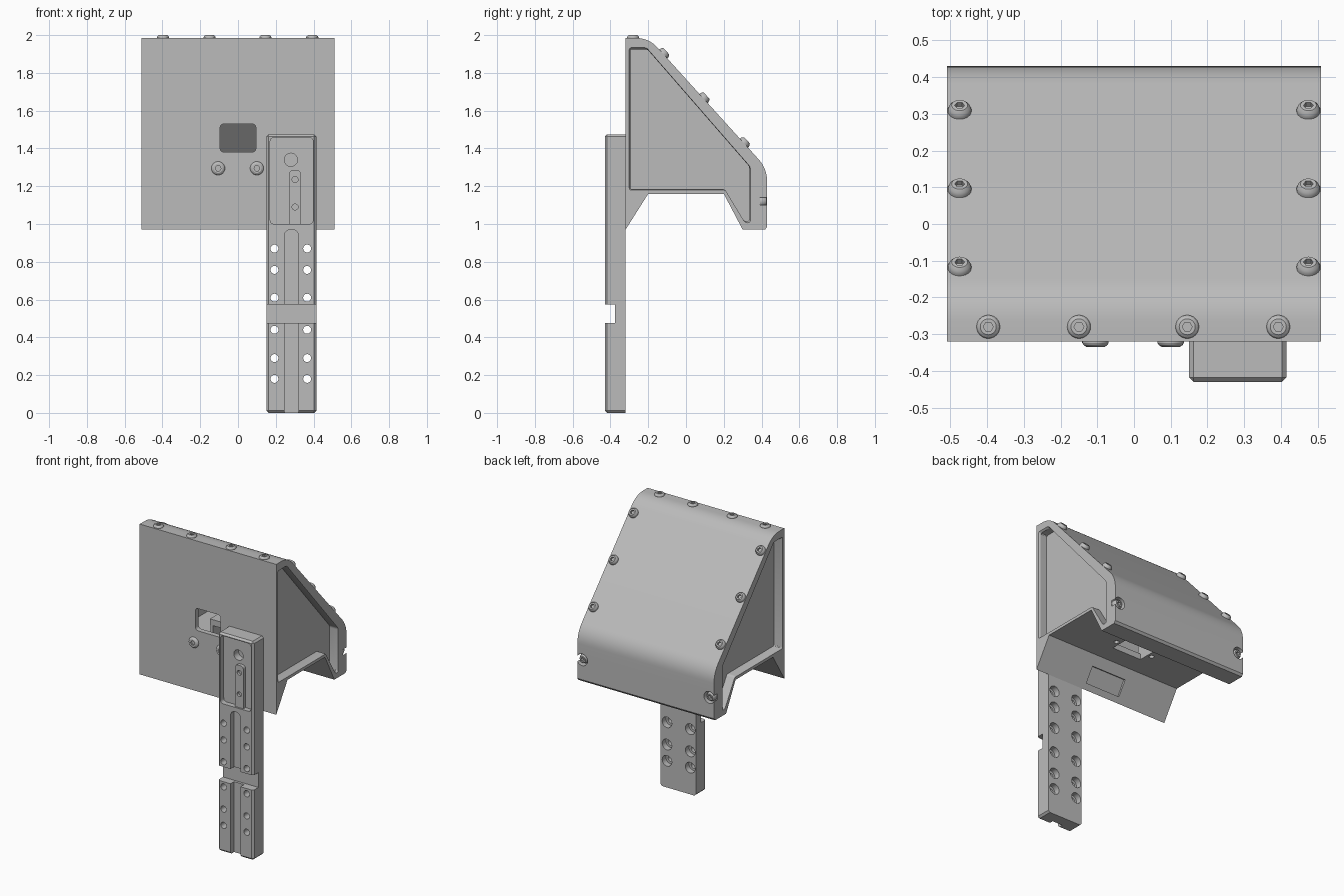
import bpy, bmesh, math
from mathutils import Vector

if "Cube" in bpy.data.objects:
    bpy.data.objects.remove(bpy.data.objects["Cube"], do_unlink=True)

grey = bpy.data.materials.new("plain grey")
grey.use_nodes = True
grey.diffuse_color = (0.5, 0.5, 0.5, 1)
grey.node_tree.nodes["Principled BSDF"].inputs["Base Color"].default_value = (0.5, 0.5, 0.5, 1)


def make(name, bm):
    bmesh.ops.recalc_face_normals(bm, faces=bm.faces)
    mesh = bpy.data.meshes.new(name)
    bm.to_mesh(mesh)
    bm.free()
    mesh.materials.append(grey)
    obj = bpy.data.objects.new(name, mesh)
    bpy.context.collection.objects.link(obj)
    return obj


def fillet(points, cuts, steps=8):
    """Round each polygon corner, starting the curve `cut` away from it."""
    out = []
    pts = [Vector(p) for p in points]
    if not isinstance(cuts, (list, tuple)):
        cuts = [cuts] * len(pts)
    for i, (p, c) in enumerate(zip(pts, cuts)):
        if c == 0:
            out.append(p)
            continue
        a = p + (pts[i - 1] - p).normalized() * c
        b = p + (pts[(i + 1) % len(pts)] - p).normalized() * c
        for k in range(steps + 1):
            t = k / steps
            out.append(a * (1 - t) ** 2 + p * 2 * t * (1 - t) + b * t * t)
    return out


def rect(u0, u1, v0, v1):
    return [(u0, v0), (u1, v0), (u1, v1), (u0, v1)]


def circle(u, v, r, n=24):
    return [(u + r * math.cos(k * math.tau / n), v + r * math.sin(k * math.tau / n)) for k in range(n)]


def prism(name, points, axis, start, end, grow=1.0):
    """Extrude a 2D outline along an axis; the far end may be scaled."""
    bm = bmesh.new()
    pts = [Vector(p) for p in points]
    mid = Vector([(min(p[i] for p in pts) + max(p[i] for p in pts)) / 2 for i in (0, 1)])

    def ring(level, s):
        verts = []
        for p in pts:
            q = list(mid + (p - mid) * s)
            q.insert("xyz".index(axis), level)
            verts.append(bm.verts.new(q))
        return verts
    a, b = ring(start, 1), ring(end, grow)
    bm.faces.new(a)
    bm.faces.new(b)
    for i in range(len(a)):
        bm.faces.new((a[i - 1], a[i], b[i], b[i - 1]))
    return make(name, bm)


def bake(obj):
    deps = bpy.context.evaluated_depsgraph_get()
    mesh = bpy.data.meshes.new_from_object(obj.evaluated_get(deps))
    obj.modifiers.clear()
    obj.data = mesh


def cut(obj, *cutters):
    for c in cutters:
        c.hide_render = True
        mod = obj.modifiers.new("cut", "BOOLEAN")
        mod.operation, mod.solver, mod.object = "DIFFERENCE", "EXACT", c
        bake(obj)
        bpy.data.objects.remove(c, do_unlink=True)


def screw(name, place, normal, height=0.016, radius=0.032):
    """Domed head with a hexagonal socket."""
    bm = bmesh.new()
    n = 24
    profile = [(1, -0.3), (1, 0.25), (0.9, 0.65), (0.68, 1), (0.42, 1), (0.42, 0.3)]
    rings = []
    for i, (r, h) in enumerate(profile):
        ring = []
        for k in range(n):
            t = k * math.tau / n
            hexed = 0.87 / math.cos(t % (math.pi / 3) - math.pi / 6) if i > 3 else 1
            rr = r * radius * hexed
            ring.append(bm.verts.new((rr * math.cos(t), rr * math.sin(t), h * height)))
        rings.append(ring)
    for a, b in zip(rings, rings[1:]):
        for k in range(n):
            bm.faces.new((a[k - 1], a[k], b[k], b[k - 1]))
    bm.faces.new(rings[0])
    bm.faces.new(rings[-1])
    obj = make(name, bm)
    obj.location = place
    obj.rotation_euler = Vector(normal).to_track_quat("Z", "Y").to_euler()


# Wedge-shaped housing
outline = fillet([(-0.32, 0.97), (-0.32, 1.985), (-0.197, 1.985), (0.43, 1.292), (0.43, 0.985),
                  (0.418, 0.97), (0.30, 0.97), (0.20, 1.16), (-0.20, 1.16)],
                 [0, 0, 0.07, 0.07, 0, 0, 0, 0, 0])
housing = prism("housing", outline, "x", -0.51, 0.51)

# Hollow interior, front window and underside opening
cavity = [(-0.285, 1.2), (-0.285, 1.94), (-0.21, 1.94), (0.385, 1.28), (0.385, 1.2)]
cut(housing,
    prism("cavity", cavity, "x", -0.41, 0.41),
    prism("window", fillet(rect(-0.095, 0.095, 1.38, 1.53), 0.025), "y", -0.4, -0.2),
    prism("underside_opening", rect(-0.11, 0.11, -0.07, 0.07), "z", 1.1, 1.25),
    prism("wedge_pocket", [(-0.299, 1.005), (-0.309, 1.01), (-0.252, 1.105), (-0.22, 1.09), (-0.27, 1.0)],
          "x", -0.13, 0.13))
for x in (-0.14, 0.14):
    cut(housing, prism("underside_hole", circle(x, 0, 0.016), "z", 1.1, 1.25))

# Recessed side panels with chamfered rims, and rear counterbores
panel = fillet([(-0.295, 1.185), (-0.295, 1.925), (-0.205, 1.925), (0.335, 1.305), (0.335, 1.015),
                (0.308, 1.015), (0.205, 1.185)], 0.012, 3)
for s in (-1, 1):
    cut(housing,
        prism("side_recess", panel, "x", s * 0.45, s * 0.56),
        prism("side_rim", panel, "x", s * 0.498, s * 0.514, 1.025),
        prism("rear_counterbore", circle(s * 0.475, 1.12, 0.04), "y", 0.392, 0.5))

# Inner bracket above the underside opening
prism("bracket_top", rect(-0.14, 0.14, -0.1, 0.1), "z", 1.32, 1.36)
for s in (-1, 1):
    prism("bracket_wall", rect(-0.1, 0.1, 1.19, 1.33), "x", s * 0.115, s * 0.135)

# Mounting post with bevelled front edges
post = prism("post", rect(0.15, 0.415, 0, 1.475), "y", -0.32, -0.43)
bm = bmesh.new()
bm.from_mesh(post.data)
front = [e for e in bm.edges if any(v.co.y < -0.4 for v in e.verts)]
bmesh.ops.bevel(bm, geom=front, offset=0.012, segments=1, affect="EDGES")
bm.to_mesh(post.data)
bm.free()

# Post slots and upper pocket
slot = fillet([(0.245, -0.05), (0.32, -0.05), (0.32, 0.97), (0.245, 0.97)], [0, 0, 0.0374, 0.0374])
cut(post,
    prism("long_slot", slot, "y", -0.5, -0.392),
    prism("cross_slot", rect(0.1, 0.5, 0.475, 0.575), "y", -0.5, -0.375),
    prism("upper_pocket", fillet(rect(0.17, 0.398, 1.0, 1.458), 0.025), "y", -0.5, -0.395),
    prism("large_hole", circle(0.28, 1.34, 0.035), "y", -0.5, -0.345))

# Bolt holes, counterbored at the back
for x in (0.193, 0.366):
    for z in (0.87, 0.757, 0.61, 0.44, 0.29, 0.18):
        cut(post, prism("bolt_hole", circle(x, z, 0.021), "y", -0.5, -0.25),
            prism("bolt_counterbore", circle(x, z, 0.036), "y", -0.36, -0.25))

# Raised key inside the upper pocket
key = prism("pocket_key", fillet([(0.27, 1.0), (0.333, 1.0), (0.333, 1.285), (0.27, 1.285)],
                                 [0, 0, 0.025, 0.025]), "y", -0.39, -0.418)
for z in (1.09, 1.235):
    cut(key, prism("key_hole", circle(0.302, z, 0.016), "y", -0.5, -0.4))

# Screws
for x in (-0.397, -0.15, 0.145, 0.393):
    screw("top_screw", (x, -0.28, 1.985), (0, 0, 1), 0.015)
for x in (-0.475, 0.475):
    for y in (0.307, 0.093, -0.12):
        screw("slope_screw", (x, y, 1.985 - 1.105 * (y + 0.197)), (0, 0.742, 0.671), 0.022)
    screw("rear_screw", (x, 0.395, 1.12), (0, 1, 0), 0.03)
for x in (-0.105, 0.1):
    screw("front_screw", (x, -0.32, 1.295), (0, -1, 0), 0.015, 0.036)

# Smooth curved surfaces, keep hard edges
bpy.ops.object.select_all(action="DESELECT")
parts = [o for o in bpy.context.collection.objects if o.type == "MESH" and grey.name in o.data.materials]
for o in parts:
    o.select_set(True)
bpy.context.view_layer.objects.active = parts[0]
bpy.ops.object.shade_smooth_by_angle(angle=math.radians(25))
